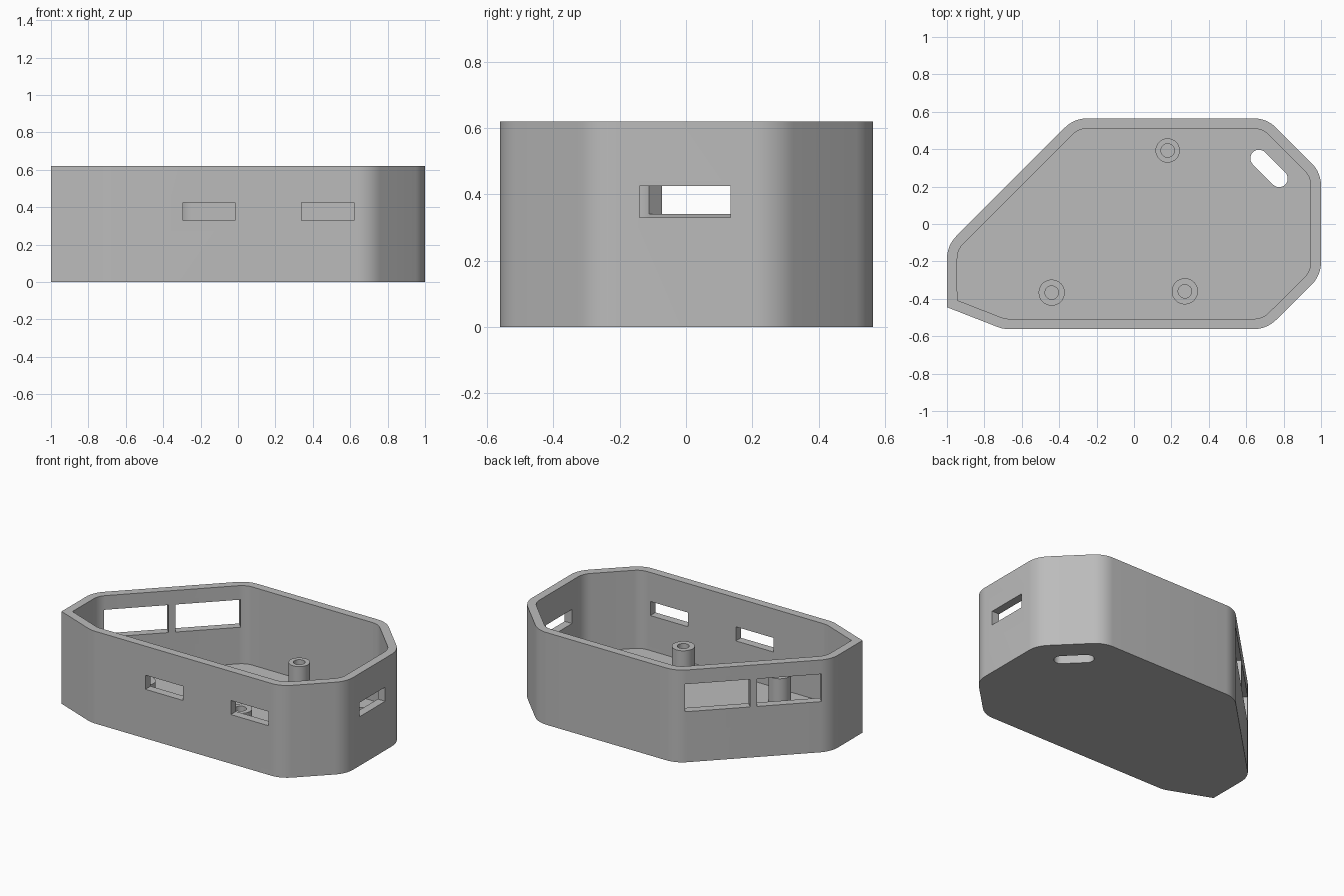
import bpy, bmesh, math
from mathutils import Vector

if "Cube" in bpy.data.objects:
    bpy.data.objects.remove(bpy.data.objects["Cube"])

HEIGHT, FLOOR, WALL, RADIUS = 0.62, 0.095, 0.055, 0.17

grey = bpy.data.materials.new("plain grey")
grey.use_nodes = True
grey.diffuse_color = (0.5, 0.5, 0.5, 1)
grey.node_tree.nodes["Principled BSDF"].inputs["Base Color"].default_value = (0.5, 0.5, 0.5, 1)


def prism(name, points, z0, z1):
    """Extrude a counter-clockwise outline from z0 up to z1."""
    bm = bmesh.new()
    face = bm.faces.new([bm.verts.new((p[0], p[1], z0)) for p in points])
    top = bmesh.ops.extrude_face_region(bm, geom=[face])["geom"]
    bmesh.ops.translate(bm, vec=(0, 0, z1 - z0),
                        verts=[g for g in top if isinstance(g, bmesh.types.BMVert)])
    bmesh.ops.recalc_face_normals(bm, faces=bm.faces)
    mesh = bpy.data.meshes.new(name)
    bm.to_mesh(mesh)
    bm.free()
    mesh.materials.append(grey)
    obj = bpy.data.objects.new(name, mesh)
    bpy.context.collection.objects.link(obj)
    return obj


def cut(obj, cutter):
    """Subtract the cutter from the object, then delete the cutter."""
    cutter.hide_render = True
    mod = obj.modifiers.new("cut", 'BOOLEAN')
    mod.operation, mod.solver, mod.object = 'DIFFERENCE', 'EXACT', cutter
    bpy.context.view_layer.objects.active = obj
    bpy.ops.object.modifier_apply(modifier=mod.name)
    bpy.data.objects.remove(cutter)


def smooth(obj):
    bpy.ops.object.select_all(action='DESELECT')
    obj.select_set(True)
    bpy.context.view_layer.objects.active = obj
    bpy.ops.object.shade_smooth_by_angle(angle=math.radians(20))


def outline(corners, inset, radius, steps=8):
    """Inset a convex outline and round every corner but the first."""
    out, n = [], len(corners)
    pts = [Vector(c) for c in corners]
    for i, p in enumerate(pts):
        d1 = (p - pts[i - 1]).normalized()
        d2 = (pts[(i + 1) % n] - p).normalized()
        n1, n2 = Vector((-d1.y, d1.x)), Vector((-d2.y, d2.x))
        mid = (n1 + n2) / (1 + n1.dot(n2))
        if i == 0:
            out.append(p + mid * inset)
            continue
        centre = p + mid * (inset + radius)
        turn = math.atan2(d1.cross(d2), d1.dot(d2))
        start = math.atan2(-n1.y, -n1.x)
        for k in range(steps + 1):
            a = start + turn * k / steps
            out.append(centre + Vector((math.cos(a), math.sin(a))) * radius)
    return out


def arc(x, y, r, a0, a1, steps):
    return [(x + r * math.cos(a0 + (a1 - a0) * k / steps),
             y + r * math.sin(a0 + (a1 - a0) * k / steps)) for k in range(steps)]


def rect(x0, y0, x1, y1):
    return [(x0, y0), (x1, y0), (x1, y1), (x0, y1)]


# Open tray: outer body minus inner hollow
corners = [(-1, -0.445), (-0.7, -0.562), (0.71, -0.562), (1, -0.275),
           (1, 0.275), (0.71, 0.565), (-0.32, 0.565), (-1, -0.115)]
case = prism("case_body", outline(corners, 0, RADIUS), 0, HEIGHT)
cut(case, prism("hollow", outline(corners, WALL, RADIUS - WALL), FLOOR, HEIGHT + 0.1))

# Port slots in the front and right walls
for port in (rect(-0.295, -0.7, -0.015, -0.45), rect(0.34, -0.7, 0.62, -0.45),
             rect(0.88, -0.14, 1.1, 0.135)):
    cut(case, prism("port_cutter", port, 0.33, 0.425))

# Paired windows in the slanted wall
for x0, x1 in ((-0.957, -0.675), (-0.645, -0.36)):
    a, b = Vector((x0, x0 + 0.885)), Vector((x1, x1 + 0.885))
    out = Vector((-0.06, 0.06))
    cut(case, prism("window_cutter", [a + out, a - out, b - out, b + out], 0.34, 0.525))

# Slanted strap slot through the floor
q = math.pi / 4
strap = (arc(0.668, 0.351, 0.046, q, 5 * q, 16) + [(0.668 + 0.046 * math.cos(5 * q), 0.351 + 0.046 * math.sin(5 * q))]
         + arc(0.776, 0.243, 0.046, 5 * q, 9 * q, 16) + [(0.776 + 0.046 * math.cos(q), 0.243 + 0.046 * math.sin(q))])
cut(case, prism("strap_cutter", strap, -0.1, FLOOR + 0.1))
smooth(case)

# Hollow screw posts on the floor
for name, x, y, r in (("back_post", 0.18, 0.393, 0.065),
                      ("front_left_post", 0.272, -0.36, 0.07),
                      ("front_right_post", -0.44, -0.367, 0.07)):
    post = prism(name, arc(x, y, r, 0, math.tau, 32), FLOOR - 0.01, 0.275)
    cut(post, prism("screw_cutter", arc(x, y, 0.036, 0, math.tau, 32), 0, 0.4))
    smooth(post)
